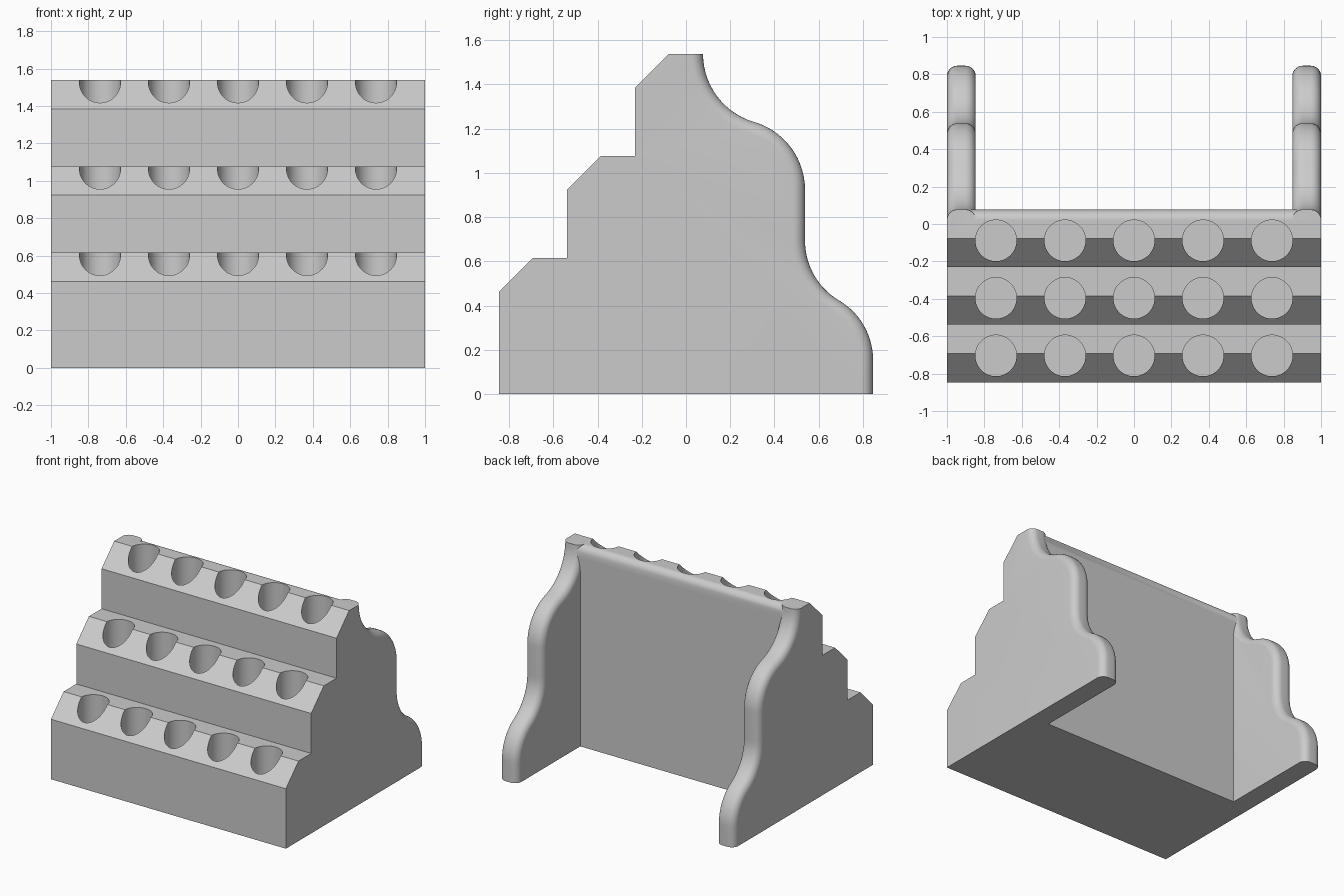
import bpy, bmesh, math
from mathutils import Matrix

if "Cube" in bpy.data.objects:
    bpy.data.objects.remove(bpy.data.objects["Cube"], do_unlink=True)

U = 1 / 13            # design module
BACK = U              # back wall position
TOP = 20 * U
ROUND = 0.055         # edge rounding
EPS = 1e-4

grey = bpy.data.materials.new("plain_grey")
grey.use_nodes = True
grey.diffuse_color = (0.6, 0.6, 0.6, 1)
grey.node_tree.nodes["Principled BSDF"].inputs["Base Color"].default_value = (0.6, 0.6, 0.6, 1)


def make_object(name, bm):
    bmesh.ops.recalc_face_normals(bm, faces=bm.faces[:])
    mesh = bpy.data.meshes.new(name)
    bm.to_mesh(mesh)
    bm.free()
    mesh.materials.append(grey)
    obj = bpy.data.objects.new(name, mesh)
    bpy.context.scene.collection.objects.link(obj)
    return obj


def extrude_profile(name, profile, x0, x1, round_rule):
    """Extrude a (y, z) outline along x and round the edges chosen by the rule."""
    bm = bmesh.new()
    face = bm.faces.new([bm.verts.new((x0, y, z)) for y, z in profile])
    new = bmesh.ops.extrude_face_region(bm, geom=[face])["geom"]
    bmesh.ops.translate(bm, vec=(x1 - x0, 0, 0),
                        verts=[v for v in new if isinstance(v, bmesh.types.BMVert)])
    bmesh.ops.recalc_face_normals(bm, faces=bm.faces[:])
    edges = [e for e in bm.edges if round_rule(e.verts[0].co, e.verts[1].co)]
    bmesh.ops.bevel(bm, geom=edges, offset=ROUND, offset_type='OFFSET',
                    segments=7, profile=0.5, affect='EDGES', clamp_overlap=False)
    return make_object(name, bm)


def s_curve(y0, z0, y1, z1, steps=14):
    """Two equal tangent arcs, vertical at both ends, running down and back."""
    dy, dz = y1 - y0, z0 - z1
    r = (dy * dy + dz * dz) / (4 * dy)
    sweep = math.asin(dz / (2 * r))
    angles = [sweep * i / steps for i in range(steps + 1)]
    first = [(y0 + r - r * math.cos(a), z0 - r * math.sin(a)) for a in angles]
    second = [(y1 - r + r * math.cos(a), z1 + r * math.sin(a)) for a in reversed(angles)]
    return first + second[1:]


# Stepped front outline with chamfered step edges
front = [(-11 * U, 0)]
for i in range(3):
    y, z = (-11 + 4 * i) * U, (6 + 6 * i) * U
    front += [(y, z), (y + 2 * U, z + 2 * U), (y + 4 * U, z + 2 * U)]

# Wavy back outline of the side panels
back = s_curve(BACK, TOP, 7 * U, 12 * U) + s_curve(7 * U, 9 * U, 11 * U, 2 * U) + [(11 * U, 0)]


def panel_rule(a, b):
    return (abs(a.x - b.x) < EPS and min(a.y, b.y) > BACK - EPS
            and max(a.z, b.z) > EPS)


def top_rule(a, b):
    return min(a.y, b.y) > BACK - EPS and min(a.z, b.z) > TOP - EPS


rack = extrude_profile("stepped_rack", front[:-1] + [(BACK, TOP), (BACK, 0)],
                       -0.9, 0.9, top_rule)
panels = [extrude_profile(side + "_side_panel", front[:-1] + back, x0, x1, panel_rule)
          for side, x0, x1 in (("left", 11 * U, 1), ("right", -1, -11 * U))]

# Round sockets, five on each step
bm = bmesh.new()
RADIUS, DEPTH = 0.11, 5 * U
for row in range(3):
    top = (8 + 6 * row) * U
    for col in range(-2, 3):
        centre = (col * 0.369, -0.704 + 4 * U * row, top - DEPTH / 2 + 0.05)
        bmesh.ops.create_cone(bm, cap_ends=True, segments=48, radius1=RADIUS,
                              radius2=RADIUS, depth=DEPTH + 0.1,
                              matrix=Matrix.Translation(centre))
sockets = make_object("socket_cutter", bm)

# Join the panels, cut the sockets and bake the result
for tool, operation in [(p, 'UNION') for p in panels] + [(sockets, 'DIFFERENCE')]:
    mod = rack.modifiers.new(tool.name, 'BOOLEAN')
    mod.solver = 'EXACT'
    mod.operation = operation
    mod.object = tool
    tool.hide_render = True
bpy.context.view_layer.update()
graph = bpy.context.evaluated_depsgraph_get()
baked = bpy.data.meshes.new_from_object(rack.evaluated_get(graph))
rack.modifiers.clear()
rack.data = baked
for tool in panels + [sockets]:
    bpy.data.objects.remove(tool, do_unlink=True)

# Merge coplanar pieces left by the joins
bm = bmesh.new()
bm.from_mesh(baked)
bmesh.ops.remove_doubles(bm, verts=bm.verts[:], dist=1e-5)
bmesh.ops.dissolve_limit(bm, angle_limit=0.002, verts=bm.verts[:], edges=bm.edges[:])
bm.to_mesh(baked)
bm.free()
baked.materials.clear()
baked.materials.append(grey)
for poly in baked.polygons:
    poly.material_index = 0

bpy.ops.object.select_all(action='DESELECT')
rack.select_set(True)
bpy.context.view_layer.objects.active = rack
bpy.ops.object.shade_smooth_by_angle(angle=math.radians(30))
